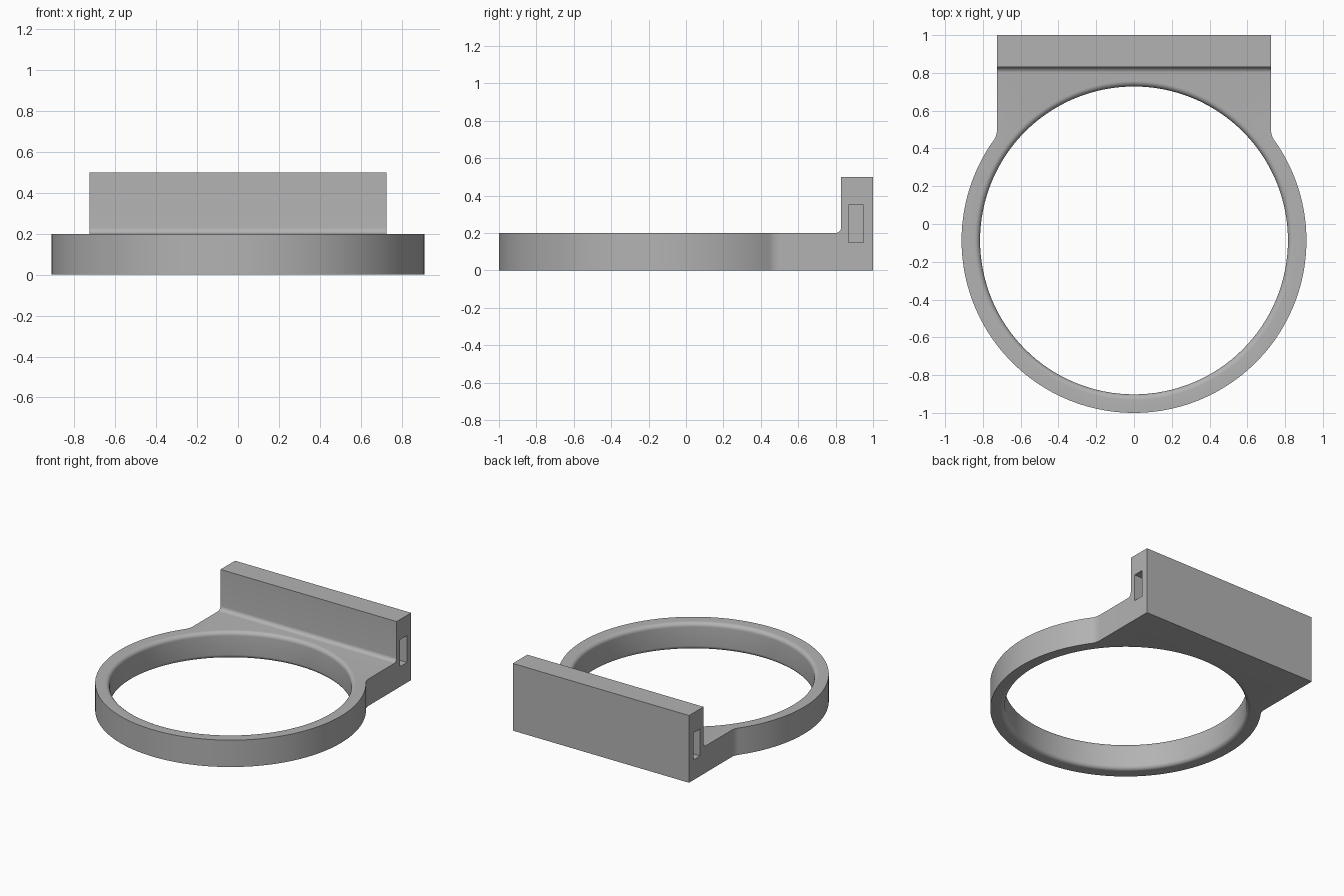
import bpy
import bmesh
from math import sin, cos, pi, sqrt, atan2, radians
from mathutils import Vector

default = bpy.data.objects.get("Cube")
if default:
    bpy.data.objects.remove(default, do_unlink=True)

RING_Y, OUTER, BORE = -0.087, 0.913, 0.815
HALF_W, BACK, WALL_Y = 0.725, 1.0, 0.83
THICK, TALL = 0.2, 0.5
FILLET, NECK = 0.03, 0.1
SLOT_DEPTH = 0.2

grey = bpy.data.materials.new("plain grey")
grey.use_nodes = True
colour = (0.45, 0.45, 0.45, 1)
grey.diffuse_color = colour
grey.node_tree.nodes["Principled BSDF"].inputs["Base Color"].default_value = colour


def arc(cx, cy, r, a0, a1, n):
    return [(cx + r * cos(a0 + (a1 - a0) * i / n),
             cy + r * sin(a0 + (a1 - a0) * i / n)) for i in range(n + 1)]


def to_object(name, bm):
    bmesh.ops.recalc_face_normals(bm, faces=bm.faces)
    mesh = bpy.data.meshes.new(name)
    bm.to_mesh(mesh)
    bm.free()
    mesh.materials.append(grey)
    obj = bpy.data.objects.new(name, mesh)
    bpy.context.collection.objects.link(obj)
    return obj


def prism(name, points, direction):
    """Extrude a closed outline of 3D points along a direction."""
    bm = bmesh.new()
    face = bm.faces.new([bm.verts.new(p) for p in points])
    out = bmesh.ops.extrude_face_region(bm, geom=[face])
    moved = [v for v in out["geom"] if isinstance(v, bmesh.types.BMVert)]
    bmesh.ops.translate(bm, verts=moved, vec=Vector(direction))
    return to_object(name, bm)


def combine(target, tool, operation):
    mod = target.modifiers.new(operation, "BOOLEAN")
    mod.operation, mod.solver, mod.object = operation, "EXACT", tool
    bpy.context.view_layer.objects.active = target
    bpy.ops.object.modifier_apply(modifier=mod.name)
    bpy.data.objects.remove(tool, do_unlink=True)


# Ring and mounting tab outline, with filleted necks
neck_x = HALF_W + NECK
neck_dy = sqrt((OUTER + NECK) ** 2 - neck_x ** 2)
join = atan2(neck_dy, neck_x)
right_neck = arc(neck_x, RING_Y + neck_dy, NECK, pi, pi + join, 8)
left_neck = [(-x, y) for x, y in reversed(right_neck)]
rim = arc(0, RING_Y, OUTER, join, -pi - join, 128)[1:-1]
outline = [(-HALF_W, BACK), (HALF_W, BACK)] + right_neck + rim + left_neck
holder = prism("ring_holder", [(x, y, 0) for x, y in outline], (0, 0, THICK))

# Upright back wall with a fillet at its foot
foot = arc(WALL_Y - FILLET, THICK + FILLET, FILLET, -pi / 2, 0, 8)
side = [(BACK, TALL), (BACK, 0), (WALL_Y - FILLET, 0)] + foot + [(WALL_Y, TALL)]
wall = prism("back_wall", [(-HALF_W, y, z) for y, z in side], (2 * HALF_W, 0, 0))
combine(holder, wall, "UNION")

# Bore with rounded top and bottom lips
lower = arc(BORE + FILLET, FILLET, FILLET, 3 * pi / 2, pi, 8)
upper = arc(BORE + FILLET, THICK - FILLET, FILLET, pi, pi / 2, 8)
flare = BORE + FILLET
profile = [(flare, -0.1)] + lower + upper + [(flare, THICK + 0.1)]
bm = bmesh.new()
SEG = 128
loops = [[bm.verts.new((r * cos(2 * pi * i / SEG), RING_Y + r * sin(2 * pi * i / SEG), z))
          for i in range(SEG)] for r, z in profile]
for a, b in zip(loops, loops[1:]):
    for i in range(SEG):
        j = (i + 1) % SEG
        bm.faces.new((a[i], a[j], b[j], b[i]))
bm.faces.new(loops[0])
bm.faces.new(loops[-1])
combine(holder, to_object("bore_cutter", bm), "DIFFERENCE")

# Blind slots in both ends of the wall
slot = [(0.87, 0.15), (0.95, 0.15), (0.95, 0.35), (0.87, 0.35)]
for s in (-1, 1):
    start = s * (HALF_W + 0.1)
    cutter = prism("slot_cutter", [(start, y, z) for y, z in slot],
                   (-s * (SLOT_DEPTH + 0.1), 0, 0))
    combine(holder, cutter, "DIFFERENCE")

# Smooth curved surfaces, sharp corners
bpy.ops.object.select_all(action="DESELECT")
holder.select_set(True)
bpy.context.view_layer.objects.active = holder
bpy.ops.object.shade_smooth_by_angle(angle=radians(30))
